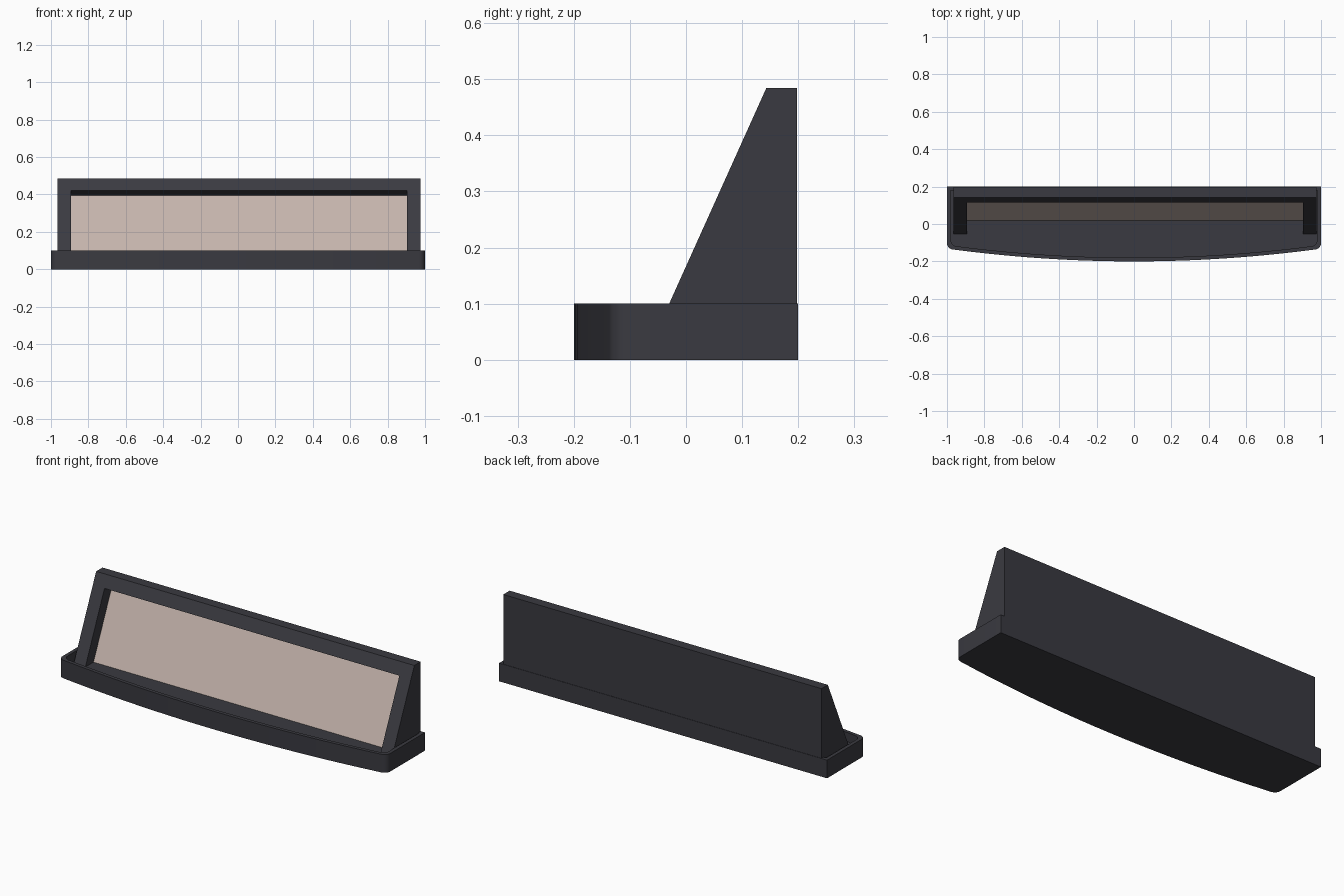
import bpy, bmesh, math
from mathutils import Vector

if "Cube" in bpy.data.objects:
    bpy.data.objects.remove(bpy.data.objects["Cube"])


def material(name, rgb):
    m = bpy.data.materials.new(name)
    m.diffuse_color = (*rgb, 1)
    m.use_nodes = True
    m.node_tree.nodes["Principled BSDF"].inputs["Base Color"].default_value = m.diffuse_color
    return m


DARK = material("charcoal plastic", (0.042, 0.042, 0.052))
BEIGE = material("beige panel", (0.56, 0.46, 0.415))


def finish(bm, name, mat):
    bmesh.ops.recalc_face_normals(bm, faces=bm.faces[:])
    me = bpy.data.meshes.new(name)
    bm.to_mesh(me)
    bm.free()
    me.materials.append(mat)
    ob = bpy.data.objects.new(name, me)
    bpy.context.collection.objects.link(ob)
    return ob


def prism(name, profile, x0, x1, mat):
    """Extrude a (y, z) profile along x."""
    bm = bmesh.new()
    a = [bm.verts.new((x0, p[0], p[1])) for p in profile]
    b = [bm.verts.new((x1, p[0], p[1])) for p in profile]
    bm.faces.new(a)
    bm.faces.new(b)
    n = len(profile)
    for i in range(n):
        bm.faces.new((a[i], a[(i + 1) % n], b[(i + 1) % n], b[i]))
    return finish(bm, name, mat)


def outline(inset):
    """Tray outline with bowed front and rounded front corners."""
    hx, back, r = 1 - inset, 0.2 - inset, 0.035
    cx = hx - r
    bow = lambda x: -0.2 + inset + 0.068 * x * x
    cy = bow(cx) + r
    half = [(cx * i / 10, bow(cx * i / 10)) for i in range(11)]
    for i in range(1, 7):
        t = math.radians(-90 + 15 * i)
        half.append((cx + r * math.cos(t), cy + r * math.sin(t)))
    half.append((hx, back))
    return half + [(-x, y) for x, y in reversed(half[1:])]


# Shallow tray with a thin rim
FLOOR = 0.05
bm = bmesh.new()
loops = [[bm.verts.new((x, y, z)) for x, y in outline(inset)]
         for inset, z in ((0, 0), (0, 0.1), (0.02, 0.1), (0.02, FLOOR))]
n = len(loops[0])
for lo, hi in zip(loops, loops[1:]):
    for i in range(n):
        j = (i + 1) % n
        bm.faces.new((lo[i], lo[j], hi[j], hi[i]))
bm.faces.new(loops[0])
bm.faces.new(loops[-1])
tray = finish(bm, "tray", DARK)
bpy.context.view_layer.objects.active = tray
tray.select_set(True)
bpy.ops.object.shade_smooth_by_angle(angle=math.radians(30))

# Sloped housing standing in the tray
SLOPE = 0.173 / 0.384
face = lambda z: Vector((-0.03 + (z - 0.1) * SLOPE, z))
CX, BASE = 0.005, 0.045
housing = prism("sloped_housing",
                [face(BASE), face(0.484), (0.198, 0.484), (0.198, BASE)],
                CX - 0.97, CX + 0.97, DARK)

# Recess cut square to the sloped face, open at the bottom
down = Vector((-SLOPE, -1)).normalized()
inward = Vector((-down.y, down.x))
top = face(0.42)
depth = 0.065
rear = depth + 0.004
front = top - inward * 0.06
deep = top + inward * rear
cutter = prism("recess_cutter",
               [front, deep, deep + down * 0.55, front + down * 0.55],
               CX - 0.899, CX + 0.899, DARK)
cutter.hide_render = True
cutter.hide_set(True)
mod = housing.modifiers.new("recess", "BOOLEAN")
mod.operation = "DIFFERENCE"
mod.solver = "EXACT"
mod.object = cutter
bpy.context.view_layer.objects.active = housing
bpy.ops.object.modifier_apply(modifier=mod.name)
bpy.data.objects.remove(cutter)

# Beige panel lining the back of the recess
a, b = top + inward * depth, top + inward * rear
foot = lambda p: p + down * ((p.y - BASE) / -down.y)
prism("display_panel", [a, b, foot(b), foot(a)], CX - 0.899, CX + 0.899, BEIGE)
